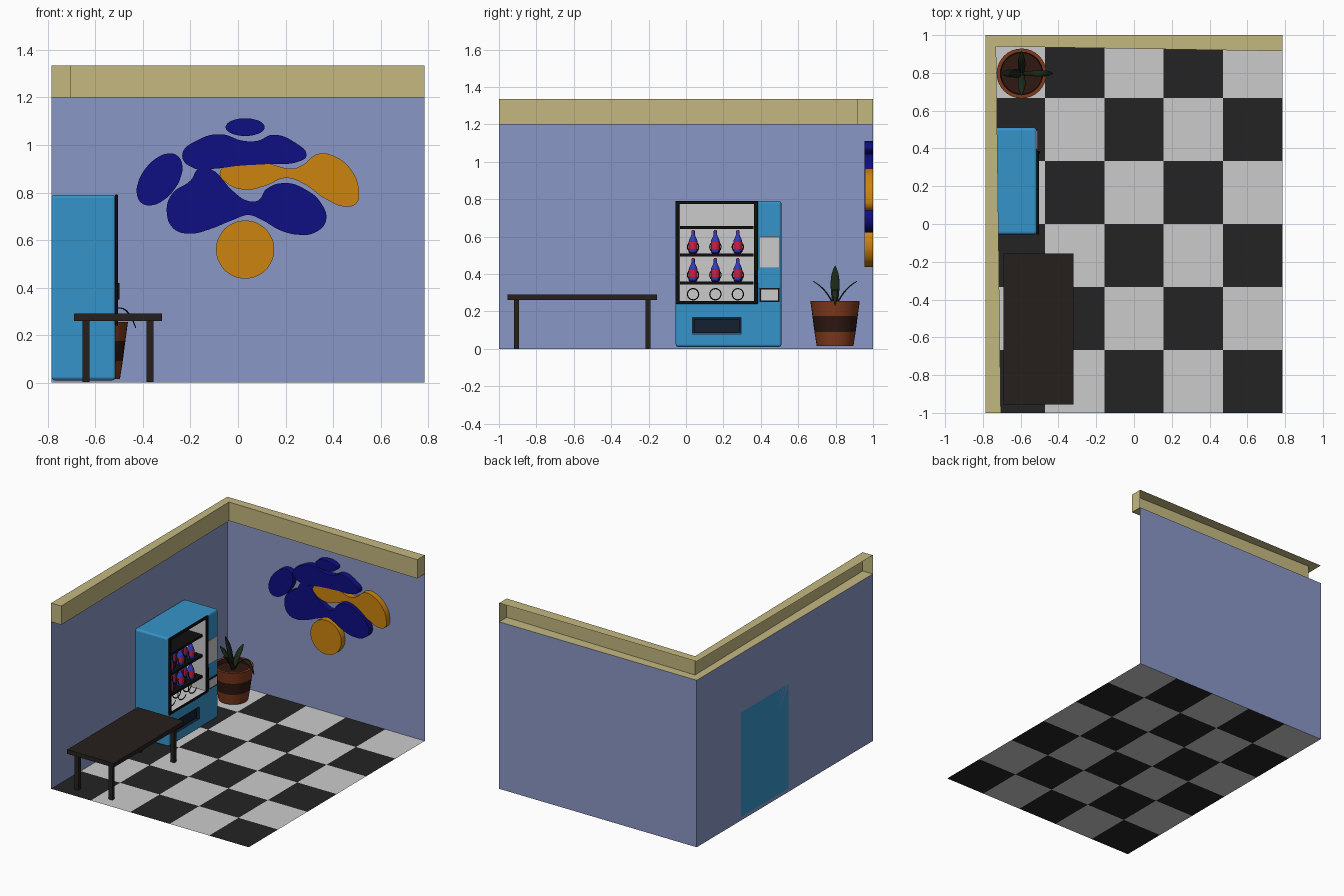
import bpy, bmesh, math
from mathutils import Vector

if "Cube" in bpy.data.objects:
    bpy.data.objects.remove(bpy.data.objects["Cube"])


def mat(name, r, g, b):
    m = bpy.data.materials.new(name)
    lin = [((c / 255 + 0.055) / 1.055) ** 2.4 for c in (r, g, b)]
    m.diffuse_color = (*lin, 1)
    m.use_nodes = True
    m.node_tree.nodes["Principled BSDF"].inputs["Base Color"].default_value = m.diffuse_color
    return m


WALL, TRIM = mat("wall_blue", 138, 151, 198), mat("trim_tan", 196, 184, 128)
LIGHT, DARK = mat("tile_light", 200, 200, 200), mat("tile_dark", 36, 36, 36)
BLUE, BLACK = mat("machine_blue", 54, 148, 203), mat("black", 15, 15, 15)
NAVY, WOOD = mat("flap_navy", 20, 32, 50), mat("dark_wood", 38, 32, 29)
MBLUE, ORANGE = mat("art_blue", 14, 14, 130), mat("art_orange", 203, 132, 16)
CLAY, SOIL, LEAF = mat("clay", 128, 58, 28), mat("soil", 48, 24, 18), mat("leaf", 26, 40, 24)
RED, BOTTLE = mat("label_red", 205, 30, 65), mat("bottle_blue", 50, 60, 185)
GREY = mat("panel_grey", 200, 200, 200)


def finish(name, bm, *mats, smooth=False):
    me = bpy.data.meshes.new(name)
    bm.to_mesh(me)
    bm.free()
    ob = bpy.data.objects.new(name, me)
    bpy.context.collection.objects.link(ob)
    for m in mats:
        me.materials.append(m)
    if smooth:
        select(ob)
        bpy.ops.object.shade_smooth_by_angle(angle=math.radians(35))
    return ob


def select(ob):
    bpy.ops.object.select_all(action='DESELECT')
    ob.select_set(True)
    bpy.context.view_layer.objects.active = ob


def box(name, x, y, z, m=None, bevel=0, open_front=False):
    bm = bmesh.new()
    bmesh.ops.create_cube(bm, size=1)
    for v in bm.verts:
        v.co = [(a[0] + a[1]) / 2 + c * (a[1] - a[0]) for a, c in zip((x, y, z), v.co)]
    if open_front:
        bm.normal_update()
        bmesh.ops.delete(bm, geom=[f for f in bm.faces if f.normal.x > 0.5], context='FACES')
        bmesh.ops.reverse_faces(bm, faces=bm.faces)
    ob = finish(name, bm, *([m] if m else []))
    if bevel:
        b = ob.modifiers.new("bevel", 'BEVEL')
        b.width, b.segments = bevel, 3
    return ob


def cut(ob, cutter):
    b = ob.modifiers.new("cut", 'BOOLEAN')
    b.operation, b.object, b.solver = 'DIFFERENCE', cutter, 'EXACT'
    cutter.hide_render = True
    cutter.hide_set(True)


def quads(name, faces, m):
    bm = bmesh.new()
    for f in faces:
        bm.faces.new([bm.verts.new(p) for p in f])
    bmesh.ops.remove_doubles(bm, verts=bm.verts, dist=1e-5)
    return finish(name, bm, m)


def lathe(name, profile, centre, mats, bands, n=32):
    # profile is (radius, z); bands gives the material of each segment
    bm = bmesh.new()
    rings = [[bm.verts.new((centre[0] + r * math.cos(2 * math.pi * i / n),
                            centre[1] + r * math.sin(2 * math.pi * i / n), z + centre[2]))
              for i in range(n)] for r, z in profile]
    for a, b, k in zip(rings, rings[1:], bands):
        for i in range(n):
            j = (i + 1) % n
            bm.faces.new((a[i], a[j], b[j], b[i])).material_index = k
    bm.faces.new(rings[0][::-1]).material_index = bands[0]
    bm.faces.new(rings[-1]).material_index = bands[-1]
    return finish(name, bm, *mats, smooth=True)


# checkered floor
bm = bmesh.new()
bmesh.ops.create_grid(bm, x_segments=5, y_segments=6, size=1)
for v in bm.verts:
    v.co.x *= 0.785
for f in bm.faces:
    c = f.calc_center_median()
    f.material_index = (math.floor((c.x + 0.785) / 0.314) + math.floor((c.y + 1) * 3)) % 2
finish("floor", bm, DARK, LIGHT)

# walls
X, H, T = 0.785, 1.2, 1.335
quads("left_wall", [[(-X, -1, 0), (-X, 1, 0), (-X, 1, H), (-X, -1, H)]], WALL)
quads("back_wall", [[(-X, 1, 0), (X, 1, 0), (X, 1, H), (-X, 1, H)]], WALL)

# crown trim: channel open at the outside
inner = [(-0.705, -1), (-0.73, 0.94), (X, 0.915)]
outer = [(-X, -1), (-X, 1), (X, 1)]
faces = []
for i in (0, 1):
    a, b, c, d = inner[i], inner[i + 1], outer[i + 1], outer[i]
    faces.append([(*a, H), (*b, H), (*b, T), (*a, T)])
    faces.append([(*p, T) for p in (a, b, c, d)])
    faces.append([(*p, H) for p in (d, c, b, a)])
for i in (0, 2):
    a, d = inner[i], outer[i]
    faces.append([(*a, H), (*d, H), (*d, T), (*a, T)])
quads("crown_trim", faces, TRIM)

# table
box("table_top", (-0.69, -0.32), (-0.955, -0.155), (0.26, 0.29), WOOD)
for i, x in enumerate((-0.655, -0.385)):
    for j, y in enumerate((-0.92, -0.217)):
        box(f"table_leg_{i}{j}", (x, x + 0.03), (y, y + 0.027), (0.002, 0.262), WOOD)

# vending machine body, window frame and recesses
body = box("machine_body", (-0.785, -0.515), (-0.055, 0.51), (0.01, 0.79), BLUE, 0.014)
frame = box("window_frame", (-0.517, -0.504), (-0.056, 0.385), (0.24, 0.791), BLACK, 0.004)
window = box("window_cutter", (-0.70, -0.4), (-0.034, 0.364), (0.255, 0.775))
chute = box("chute_cutter", (-0.57, -0.4), (0.035, 0.295), (0.08, 0.168))
cut(body, window)
cut(body, chute)
cut(frame, window)
box("window_interior", (-0.698, -0.513), (-0.033, 0.363), (0.256, 0.774), GREY, open_front=True)
box("chute_interior", (-0.568, -0.5135), (0.036, 0.294), (0.081, 0.167), NAVY, open_front=True)
box("chute_flap", (-0.56, -0.528), (0.045, 0.285), (0.088, 0.16), NAVY)
box("keypad_panel", (-0.52, -0.511), (0.395, 0.497), (0.435, 0.60), GREY, 0.002)
box("coin_return_frame", (-0.52, -0.511), (0.393, 0.50), (0.25, 0.325), BLACK, 0.002)
box("coin_return_panel", (-0.52, -0.509), (0.402, 0.491), (0.259, 0.316), GREY)
box("door_handle", (-0.516, -0.498), (0.372, 0.386), (0.35, 0.42), BLACK, 0.003)

# shelves
for i, z in enumerate((0.345, 0.495, 0.64)):
    box(f"shelf_{i}", (-0.697, -0.535), (-0.032, 0.362), (z, z + 0.016), BLACK)

# dispensing coils and bottles
bottle = [(0.018, 0), (0.024, 0.006), (0.024, 0.022), (0.024, 0.06), (0.022, 0.07),
          (0.013, 0.09), (0.009, 0.10), (0.009, 0.118), (0.006, 0.124)]
for row, z in enumerate((0.258, 0.361, 0.511)):
    for col, y in enumerate((0.038, 0.157, 0.277)):
        cu = bpy.data.curves.new("coil", 'CURVE')
        cu.dimensions, cu.bevel_depth, cu.bevel_resolution = '3D', 0.003, 1
        sp = cu.splines.new('POLY')
        sp.points.add(72)
        for k, p in enumerate(sp.points):
            a = k * math.pi / 12
            p.co = (-0.675 + 0.13 * k / 72, y + 0.03 * math.cos(a), z + 0.034 + 0.03 * math.sin(a), 1)
        cu.materials.append(BLACK)
        ob = bpy.data.objects.new(f"coil_{row}{col}", cu)
        bpy.context.collection.objects.link(ob)
        select(ob)
        bpy.ops.object.convert(target='MESH')
        if row:
            for k, x in enumerate((-0.57, -0.63)):
                lathe(f"bottle_{row}{col}{k}", bottle, (x, y, z), (BOTTLE, RED),
                      (0, 0, 1, 0, 0, 0, 0, 1), 16)

# plant pot with soil
PX, PY = -0.595, 0.797
lathe("plant_pot", [(0.098, 0.015), (0.11, 0.09), (0.121, 0.175), (0.132, 0.255), (0.113, 0.255),
                    (0.109, 0.225)], (PX, PY, 0), (CLAY, SOIL), (0, 1, 0, 0, 1))


# leaves: arched blades along a quadratic path
def leaf(name, angle, mid, tip, width):
    d = Vector((math.cos(angle), math.sin(angle), 0))
    s = Vector((-d.y, d.x, 0))
    bm, rows = bmesh.new(), []
    for k in range(11):
        t = k / 10
        r = 2 * t * (1 - t) * mid[0] + t * t * tip[0]
        z = (1 - t) ** 2 * 0.22 + 2 * t * (1 - t) * mid[1] + t * t * tip[1]
        w = width * (0.45 + 1.1 * t) * (1 - t ** 3) + 0.001
        c = Vector((PX, PY, z)) + d * (r + 0.008)
        rows.append([bm.verts.new(c + s * w * q - d * 0.2 * w * abs(q)) for q in (-1, 0, 1)])
    for a, b in zip(rows, rows[1:]):
        for i in (0, 1):
            bm.faces.new((a[i], a[i + 1], b[i + 1], b[i]))
    ob = finish(name, bm, LEAF, smooth=True)
    ob.modifiers.new("thickness", 'SOLIDIFY').thickness = 0.004


leaf("leaf_upright", math.pi, (0.02, 0.34), (0.06, 0.445), 0.026)
leaf("leaf_right", 0, (0.10, 0.40), (0.155, 0.23), 0.018)
leaf("leaf_left", math.pi, (0.05, 0.32), (0.10, 0.36), 0.022)
leaf("leaf_back", math.pi / 2, (0.03, 0.31), (0.11, 0.36), 0.022)
leaf("leaf_front", -math.pi / 2, (0.03, 0.31), (0.11, 0.36), 0.022)


# wall art: smooth closed outlines with thickness
def art(name, pts, m, front=0.955):
    cu = bpy.data.curves.new(name, 'CURVE')
    cu.dimensions, cu.fill_mode, cu.resolution_u = '2D', 'BOTH', 6
    cu.extrude = (0.999 - front) / 2
    sp = cu.splines.new('BEZIER')
    sp.bezier_points.add(len(pts) - 1)
    sp.use_cyclic_u = True
    for b, (x, z) in zip(sp.bezier_points, pts):
        b.co = (x, z, 0)
        b.handle_left_type = b.handle_right_type = 'AUTO'
    cu.materials.append(m)
    ob = bpy.data.objects.new(name, cu)
    bpy.context.collection.objects.link(ob)
    ob.rotation_euler.x = math.pi / 2
    ob.location.y = (0.999 + front) / 2
    select(ob)
    bpy.ops.object.convert(target='MESH')


def ellipse(cx, cz, a, b, rot=0, n=12):
    c, s = math.cos(rot), math.sin(rot)
    p = [(a * math.cos(2 * math.pi * i / n), b * math.sin(2 * math.pi * i / n)) for i in range(n)]
    return [(cx + u * c - v * s, cz + u * s + v * c) for u, v in p]


art("art_orange_disc", ellipse(0.03, 0.56, 0.122, 0.122), ORANGE)
art("art_top_oval", ellipse(0.03, 1.075, 0.082, 0.037), MBLUE)
art("art_left_oval", ellipse(-0.33, 0.855, 0.125, 0.075, math.radians(53)), MBLUE)
art("art_upper_blob", [(-.235, .955), (-.16, 1.025), (-.07, 1.045), (.02, 1.018), (.085, 1.018), (.145, 1.043),
                       (.24, 1.01), (.288, .955), (.26, .932), (.13, .92), (0, .912), (-.1, .9), (-.18, .9)], MBLUE)
art("art_lower_blob", [(-.3, .72), (-.277, .795), (-.2, .85), (-.165, .9), (-.118, .9), (-.02, .805), (.04, .765),
                       (.085, .767), (.12, .815), (.2, .84), (.28, .815), (.35, .755), (.37, .68), (.325, .632),
                       (.26, .622), (.18, .64), (.1, .685), (.045, .705), (-.02, .685), (-.12, .645), (-.2, .627),
                       (-.27, .647)], MBLUE)
art("art_orange_blob", [(-.075, .89), (0, .914), (.13, .92), (.23, .9), (.275, .918), (.335, .962), (.405, .953),
                        (.48, .89), (.508, .815), (.5, .757), (.462, .74), (.365, .775), (.28, .835), (.2, .861),
                        (.115, .828), (.03, .812), (-.045, .838)], ORANGE, 0.957)
